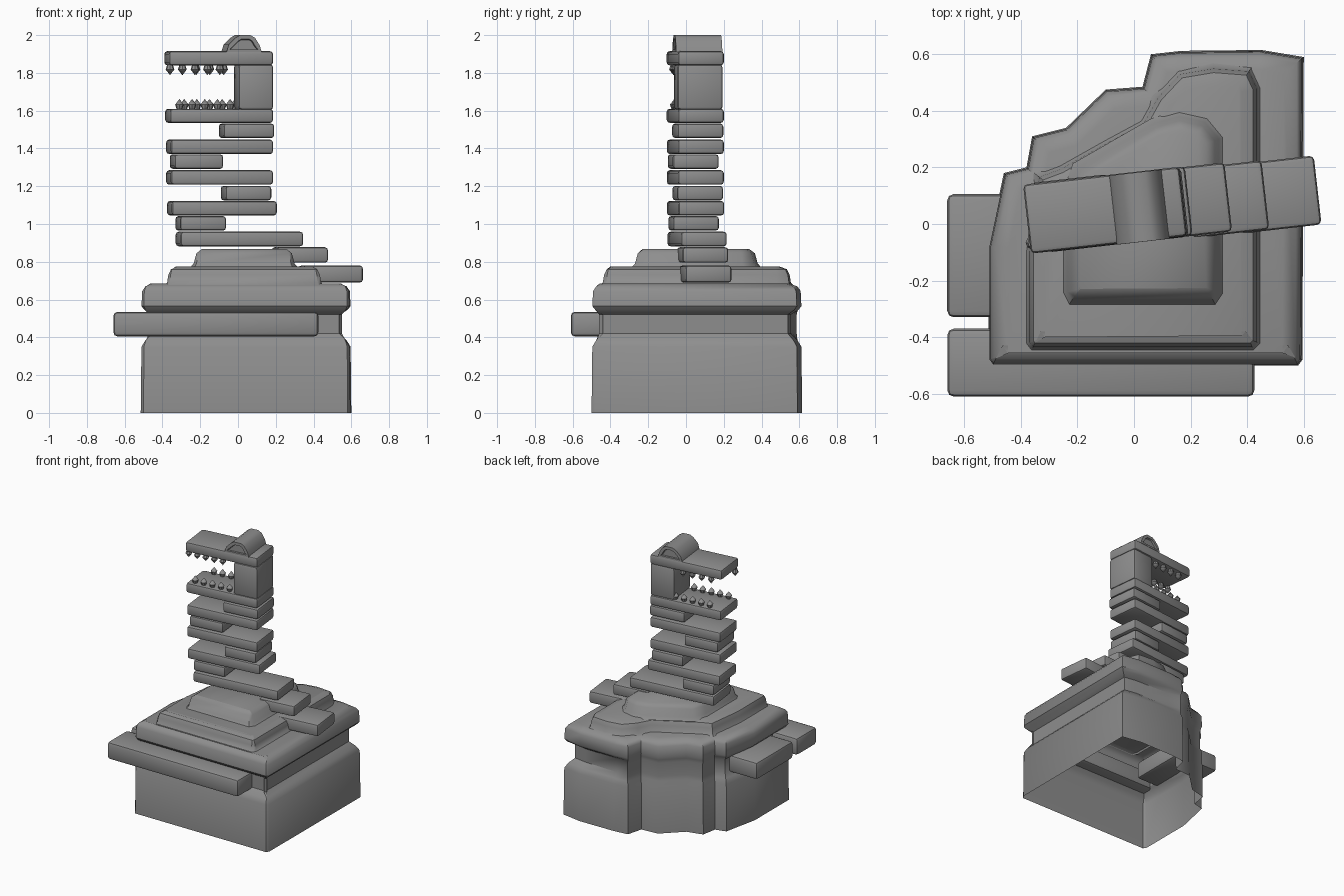
import bpy, bmesh, math
from mathutils import Vector, Matrix

if "Cube" in bpy.data.objects:
    bpy.data.objects.remove(bpy.data.objects["Cube"])

stone = bpy.data.materials.new("stone grey")
stone.use_nodes = True
GREY = (0.27, 0.27, 0.27, 1)
stone.diffuse_color = GREY
stone.node_tree.nodes["Principled BSDF"].inputs["Base Color"].default_value = GREY

TILT = math.radians(6.5)
parts = []


def finish(bm, name, fix_normals=True):
    if fix_normals:
        bmesh.ops.recalc_face_normals(bm, faces=bm.faces)
    mesh = bpy.data.meshes.new(name)
    bm.to_mesh(mesh)
    bm.free()
    mesh.materials.append(stone)
    obj = bpy.data.objects.new(name, mesh)
    bpy.context.collection.objects.link(obj)
    parts.append(obj)
    return obj


def box(name, center, size, bevel=0.02, turn=0.0):
    bm = bmesh.new()
    bmesh.ops.create_cube(bm, size=1)
    bmesh.ops.scale(bm, vec=size, verts=bm.verts)
    bmesh.ops.bevel(bm, geom=bm.edges[:], offset=bevel, segments=2,
                    profile=0.5, affect='EDGES')
    obj = finish(bm, name)
    obj.location = center
    obj.rotation_euler.z = turn
    return obj


def inset_outline(points, amounts):
    """Move every corner of a counter-clockwise outline inwards."""
    result = []
    for i, p in enumerate(points):
        p = Vector(p)
        a = (p - Vector(points[i - 1])).normalized()
        b = (Vector(points[(i + 1) % len(points)]) - p).normalized()
        na, nb = Vector((-a.y, a.x)), Vector((-b.y, b.x))
        result.append(p + (na + nb) / max(1 + na.dot(nb), 0.6) * amounts[i])
    return result


def terrace(name, outline, profile, weights=None):
    """Loft an outline through (inset, height, recess) steps; open below."""
    bm = bmesh.new()
    weights = weights or [1] * len(outline)
    last = None
    for inset, z, recess in profile:
        ring = inset_outline(outline, [inset + recess * w for w in weights])
        verts = [bm.verts.new((p.x, p.y, z)) for p in ring]
        if last:
            for i in range(len(verts)):
                j = (i + 1) % len(verts)
                bm.faces.new((last[i], last[j], verts[j], verts[i]))
        last = verts
    bm.faces.new(last)
    finish(bm, name, fix_normals=False)


# Hollow base: straight front and sides, stepped back corner
base_outline = [(-0.50, -0.5), (0.58, -0.5), (0.595, -0.48), (0.6, 0.59), (0.45, 0.615),
                (0.17, 0.612), (0.06, 0.6), (0.03, 0.485), (-0.1, 0.475), (-0.24, 0.34),
                (-0.36, 0.31), (-0.38, 0.2), (-0.46, 0.18), (-0.515, -0.08), (-0.515, -0.48)]
groove = [1] * 5 + [0.7] + [0] * 6 + [0.5, 1, 1]
terrace("base_shell", base_outline,
        [(0, 0, 0), (0.004, 0.35, 0), (0.015, 0.385, 0.01), (0.015, 0.42, 0.045),
         (0.015, 0.52, 0.045), (0.01, 0.545, 0.01), (0.004, 0.565, 0),
         (0.008, 0.645, 0), (0.025, 0.67, 0), (0.07, 0.685, 0)], groove)

# Two smaller terraces on the base
terrace("middle_terrace",
        [(-0.36, -0.44), (0.42, -0.44), (0.44, -0.42), (0.44, 0.48), (0.41, 0.545),
         (0.28, 0.555), (0.16, 0.535), (0.08, 0.45), (0.03, 0.36), (-0.1, 0.29),
         (-0.26, 0.2), (-0.34, 0.17), (-0.375, -0.1), (-0.375, -0.42)],
        [(-0.015, 0.675, 0), (0, 0.69, 0), (0.006, 0.73, 0), (0.02, 0.76, 0), (0.06, 0.775, 0)])
terrace("upper_terrace",
        [(-0.22, -0.27), (0.28, -0.27), (0.3, -0.24), (0.3, 0.3), (0.25, 0.36),
         (0.16, 0.38), (0.07, 0.355), (-0.2, 0.2), (-0.235, 0.1), (-0.235, -0.24)],
        [(-0.02, 0.768, 0), (0, 0.79, 0), (0.015, 0.845, 0), (0.045, 0.868, 0)])

# Bars pushed through the base walls
box("front_bar", (-0.117, -0.49, 0.47), (1.085, 0.24, 0.13), 0.022)
box("side_bar", (-0.48, -0.112, 0.47), (0.36, 0.435, 0.13), 0.022)


# Slabs stacked into the tail, neck and head, all on one slanted line
def line_y(x):
    return 0.058 + 0.09 * x


def slab(name, x0, x1, z0, z1, depth=0.245):
    x = (x0 + x1) / 2
    box(name, (x, line_y(x), (z0 + z1) / 2), (x1 - x0 - 0.02, depth, z1 - z0),
        0.016, TILT)


slab("tail_lower", 0.32, 0.66, 0.69, 0.78)
slab("tail_upper", 0.18, 0.475, 0.795, 0.877)
neck = [(-0.33, 0.345, 0.882), (-0.33, -0.065, 0.965), (-0.375, 0.205, 1.045),
        (-0.09, 0.175, 1.125), (-0.38, 0.185, 1.208), (-0.36, -0.08, 1.292),
        (-0.38, 0.185, 1.37), (-0.10, 0.19, 1.455)]
for n, (x0, x1, z) in enumerate(neck, 1):
    slab(f"neck_slab_{n}", x0, x1, z, z + 0.077)
slab("lower_jaw", -0.385, 0.185, 1.535, 1.61)
slab("jaw_hinge", -0.02, 0.185, 1.605, 1.845, 0.24)
slab("upper_jaw", -0.39, 0.185, 1.84, 1.915)


# Pointed teeth in two rows per jaw
def teeth(name, start, step, count, side, z, up):
    bm = bmesh.new()
    for i in range(count):
        x = start + step * i
        y = line_y(x) + side * 0.092
        for low, high, r0, r1 in ((-0.005, 0.022, 0.014, 0.023), (0.022, 0.052, 0.023, 0)):
            mid = Matrix.Translation((x, y, z + up * (low + high) / 2))
            flip = Matrix.Scale(up, 4, (0, 0, 1))
            bmesh.ops.create_cone(bm, cap_ends=False, segments=8, radius1=r0, radius2=r1,
                                  depth=high - low, matrix=mid @ flip)
    bmesh.ops.remove_doubles(bm, verts=bm.verts, dist=0.0005)
    finish(bm, name)


teeth("upper_teeth_front", -0.36, 0.066, 5, -1, 1.84, -1)
teeth("upper_teeth_back", -0.295, 0.073, 4, 1, 1.84, -1)
teeth("lower_teeth_front", -0.31, 0.067, 5, -1, 1.61, 1)
teeth("lower_teeth_back", -0.285, 0.067, 5, 1, 1.61, 1)

# Brow ridge with a sunken eye at each end
bm = bmesh.new()
brow = [(-0.092, -0.005), (-0.08, 0.035), (-0.045, 0.07), (-0.02, 0.085),
        (0.035, 0.085), (0.06, 0.07), (0.085, 0.03), (0.095, -0.005)]
front = [bm.verts.new((x, -0.123, z)) for x, z in brow]
back = [bm.verts.new((x, 0.123, z)) for x, z in brow]
caps = [bm.faces.new(front), bm.faces.new(back[::-1])]
for i in range(len(brow)):
    j = (i + 1) % len(brow)
    bm.faces.new((front[i], back[i], back[j], front[j]))
bmesh.ops.recalc_face_normals(bm, faces=bm.faces)
bmesh.ops.inset_individual(bm, faces=caps, thickness=0.022, depth=0)
bmesh.ops.inset_individual(bm, faces=caps, thickness=0.004, depth=-0.012)
ridge = finish(bm, "brow_ridge")
ridge.location = (0.017, line_y(0.017), 1.915)
ridge.rotation_euler.z = TILT

# Smooth shading with crisp edges
for obj in bpy.context.selected_objects:
    obj.select_set(False)
for obj in parts:
    obj.select_set(True)
bpy.context.view_layer.objects.active = parts[0]
bpy.ops.object.shade_smooth_by_angle(angle=math.radians(40))
